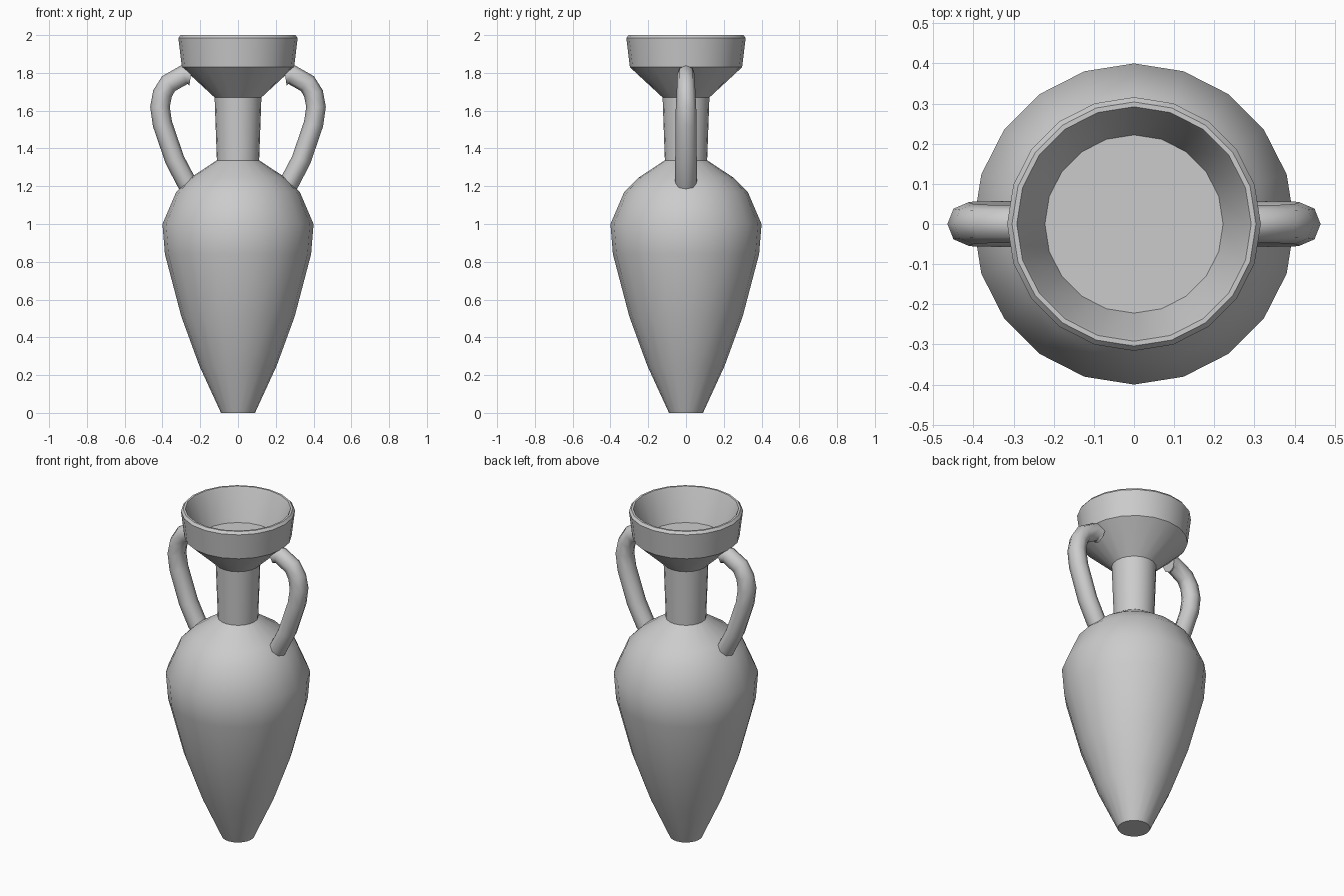
import bpy, bmesh
from math import sin, cos, pi, radians
from mathutils import Vector

if "Cube" in bpy.data.objects:
    bpy.data.objects.remove(bpy.data.objects["Cube"])


def finish(name, bm, angle):
    bmesh.ops.recalc_face_normals(bm, faces=bm.faces)
    mesh = bpy.data.meshes.new(name)
    bm.to_mesh(mesh)
    bm.free()
    obj = bpy.data.objects.new(name, mesh)
    bpy.context.collection.objects.link(obj)
    bpy.ops.object.select_all(action='DESELECT')
    obj.select_set(True)
    bpy.context.view_layer.objects.active = obj
    bpy.ops.object.shade_smooth_by_angle(angle=radians(angle))
    return obj


def skin(bm, rings):
    # Bridge successive rings with quads and cap both ends
    n = len(rings[0])
    for a, b in zip(rings, rings[1:]):
        for i in range(n):
            j = (i + 1) % n
            bm.faces.new((a[i], a[j], b[j], b[i]))
    bm.faces.new(rings[0])
    bm.faces.new(rings[-1])


# Vase: base, belly, shoulder, neck, cup, rim and cup floor in one lathe profile
SIDES = 20
profile = [(0.09, 0), (0.205, 0.25), (0.3, 0.51), (0.387, 0.84), (0.4, 1.0),
           (0.327, 1.17), (0.252, 1.245), (0.112, 1.337), (0.124, 1.67),
           (0.297, 1.83), (0.316, 1.985), (0.304, 2.0), (0.292, 2.0),
           (0.285, 1.985), (0.222, 1.81)]
bm = bmesh.new()
skin(bm, [[bm.verts.new((r * cos(2 * pi * i / SIDES), r * sin(2 * pi * i / SIDES), z))
           for i in range(SIDES)] for r, z in profile])
finish("vase_body", bm, 35)

# Handle: eight-sided tube from cup to shoulder; (x, z, half width in y)
path = [(0.25, 1.785, 0.047), (0.285, 1.79, 0.047), (0.368, 1.743, 0.048),
        (0.4, 1.69, 0.05), (0.413, 1.62, 0.054), (0.4, 1.53, 0.056),
        (0.335, 1.34, 0.057), (0.275, 1.225, 0.057), (0.24, 1.17, 0.05)]
points = [Vector((x, 0, z)) for x, z, w in path]
bm = bmesh.new()
rings = []
for k, p in enumerate(points):
    t = (points[min(k + 1, len(points) - 1)] - points[max(k - 1, 0)]).normalized()
    side = Vector((-t.z, 0, t.x))
    rings.append([bm.verts.new(p + side * 0.052 * cos(a) + Vector((0, path[k][2] * sin(a), 0)))
                  for a in (i * pi / 4 for i in range(8))])
skin(bm, rings)
handle = finish("handles", bm, 50)
mirror = handle.modifiers.new("Mirror", 'MIRROR')
mirror.use_axis[0] = True
